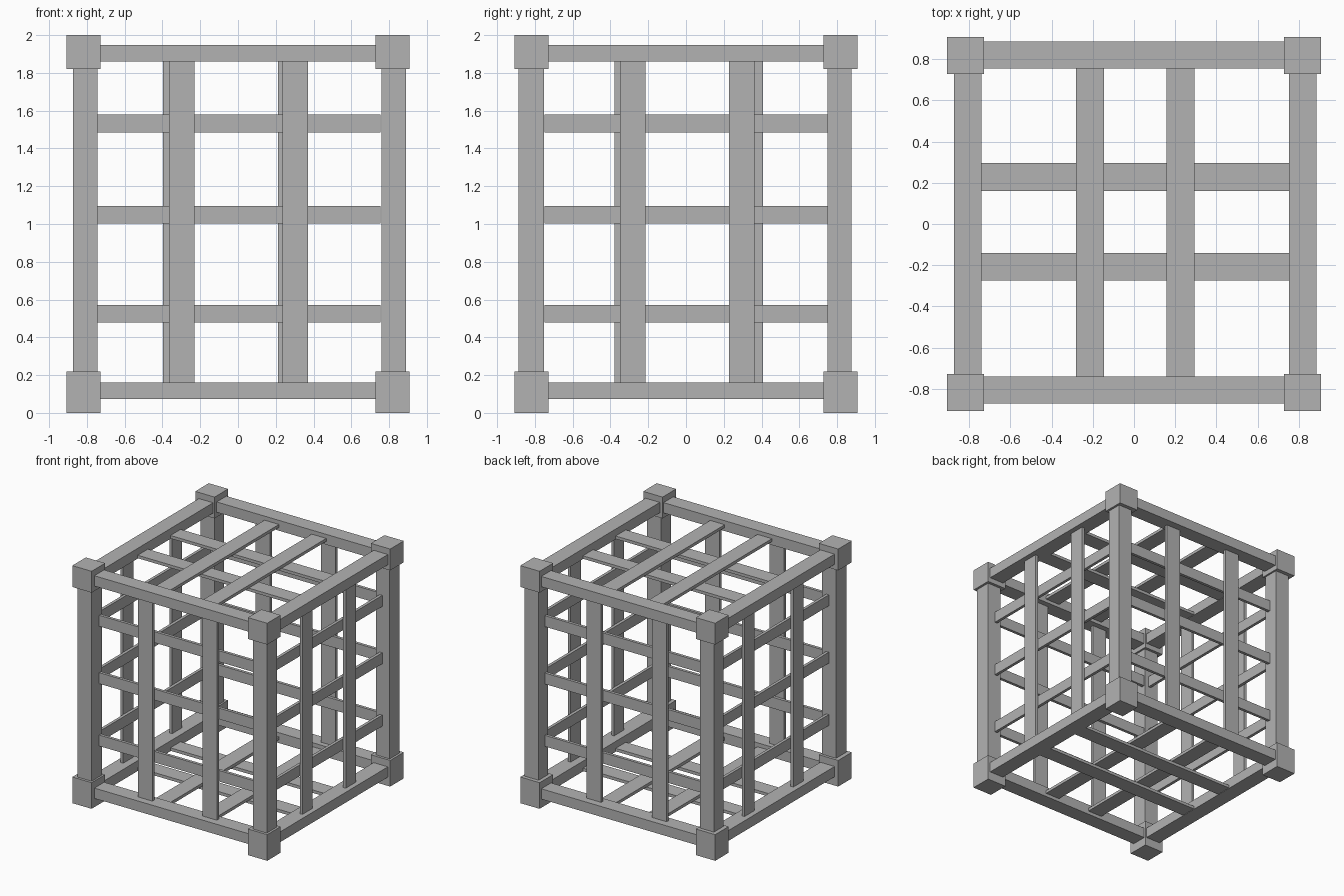
import bpy

if "Cube" in bpy.data.objects:
    bpy.data.objects.remove(bpy.data.objects["Cube"])

grey = bpy.data.materials.new("plain_grey")
grey.use_nodes = True
colour = (0.45, 0.45, 0.45, 1)
grey.diffuse_color = colour
grey.node_tree.nodes["Principled BSDF"].inputs["Base Color"].default_value = colour


def box(name, xs, ys, zs):
    """Axis-aligned box from its (min, max) range on each axis."""
    spans = (xs, ys, zs)
    bpy.ops.mesh.primitive_cube_add(size=1, location=[(a + b) / 2 for a, b in spans])
    obj = bpy.context.object
    obj.name = name
    obj.scale = [b - a for a, b in spans]
    bpy.ops.object.transform_apply(location=False, rotation=False, scale=True)
    obj.data.materials.append(grey)


def around(centre, width):
    return (centre - width / 2, centre + width / 2)


BAR = 0.135      # width of beams and slats
THIN = 0.025     # thickness of slats
INNER = 0.75     # where the bars meet the frame
HEIGHT = (0.16, 1.86)
span = (-INNER, INNER + 0.005)

# Corner blocks and posts
for sx in (-1, 1):
    for sy in (-1, 1):
        bx, by = around(sx * 0.818, 0.18), around(sy * 0.818, 0.18)
        box("lower_corner_block", bx, by, (0, 0.22))
        box("upper_corner_block", bx, by, (1.82, 2))
        px = (-0.873, -0.743) if sx < 0 else (0.759, 0.889)
        py = (-0.886, -0.751) if sy < 0 else (0.749, 0.876)
        box("corner_post", px, py, (0.2, 1.84))

# Horizontal frame beams, with crossing slats between them
for level, z in (("lower", 0.117), ("upper", 1.905)):
    beam_z = around(z, 0.087)
    for y in (-0.806, 0.821):
        box(level + "_cross_beam", (-0.74, 0.74), around(y, 0.13), beam_z)
    for x in (-0.808, 0.82):
        box(level + "_side_beam", around(x, 0.133), (-0.74, 0.74), beam_z)
    for x in (-0.214, 0.226):
        box(level + "_long_slat", around(x, BAR), span, (z - 0.015, z + 0.01))
    for y in (-0.208, 0.228):
        box(level + "_cross_slat", span, around(y, BAR), (z - 0.04, z - 0.015))

# Wall grids: upright slats outside, three rungs just inside them
# name, runs along x, outward sign, contact plane, upright centres
walls = (
    ("front", True, -1, -0.785, (-0.298, 0.303)),
    ("back", True, 1, 0.8, (-0.33, 0.28)),
    ("left", False, 1, 0.82, (-0.282, 0.295)),
    ("right", False, -1, -0.805, (-0.31, 0.34)),
)
for name, along_x, out, plane, centres in walls:
    outer = sorted((plane, plane + out * THIN))
    inner = sorted((plane, plane - out * THIN))
    for c in centres:
        run = around(c, BAR)
        box(name + "_upright", *((run, outer) if along_x else (outer, run)), HEIGHT)
    for z in (0.524, 1.049, 1.532):
        box(name + "_rung", *((span, inner) if along_x else (inner, span)), around(z, 0.093))
